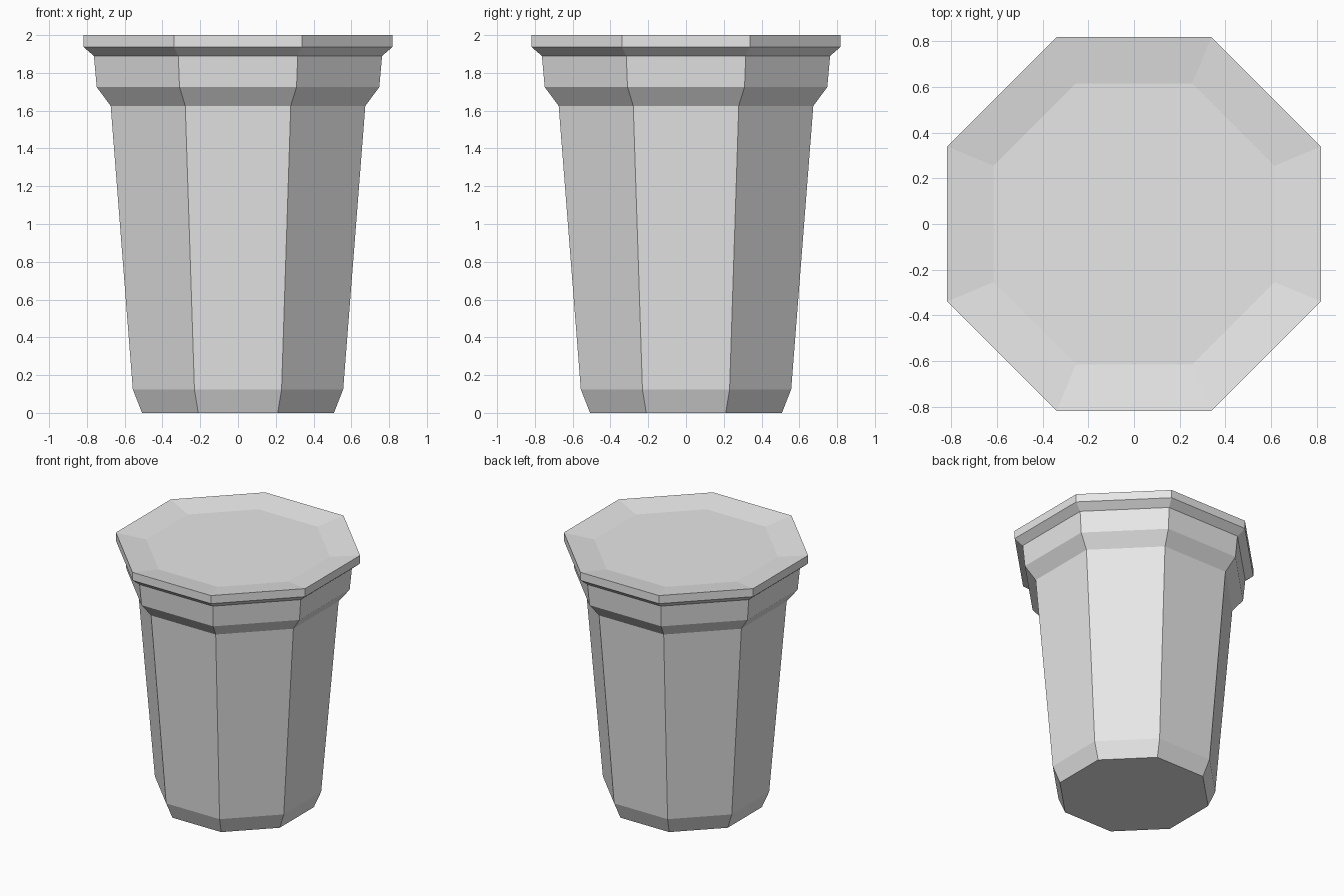
import bpy
import bmesh
import math

cube = bpy.data.objects.get("Cube")
if cube:
    bpy.data.objects.remove(cube, do_unlink=True)

SIDES = 8

grey = bpy.data.materials.new("light grey")
grey.use_nodes = True
colour = (0.8, 0.8, 0.8, 1.0)
grey.diffuse_color = colour
grey.node_tree.nodes["Principled BSDF"].inputs["Base Color"].default_value = colour


def octagon_shell(name, profile, cap_first=False, cap_last=False):
    """Stack octagonal rings from (flat-side distance, height) pairs."""
    bm = bmesh.new()
    rings = []
    for apothem, z in profile:
        radius = apothem / math.cos(math.pi / SIDES)
        angles = [(i + 0.5) * math.tau / SIDES for i in range(SIDES)]
        rings.append([bm.verts.new((radius * math.cos(a), radius * math.sin(a), z))
                      for a in angles])
    for low, high in zip(rings, rings[1:]):
        for i in range(SIDES):
            j = (i + 1) % SIDES
            bm.faces.new((low[i], low[j], high[j], high[i]))
    if cap_first:
        bm.faces.new(rings[0][::-1])
    if cap_last:
        bm.faces.new(rings[-1])
    mesh = bpy.data.meshes.new(name)
    bm.to_mesh(mesh)
    bm.free()
    mesh.materials.append(grey)
    obj = bpy.data.objects.new(name, mesh)
    bpy.context.collection.objects.link(obj)
    return obj


# Tapered body with chamfered foot and flared collar
octagon_shell("cup_body", [(0.508, 0), (0.557, 0.125), (0.674, 1.625),
                           (0.748, 1.725), (0.763, 1.89)], cap_first=True)

# Overhanging lid with a shallow sunken top
octagon_shell("lid", [(0.763, 1.89), (0.818, 1.937), (0.818, 2.0),
                      (0.615, 1.968)], cap_last=True)
